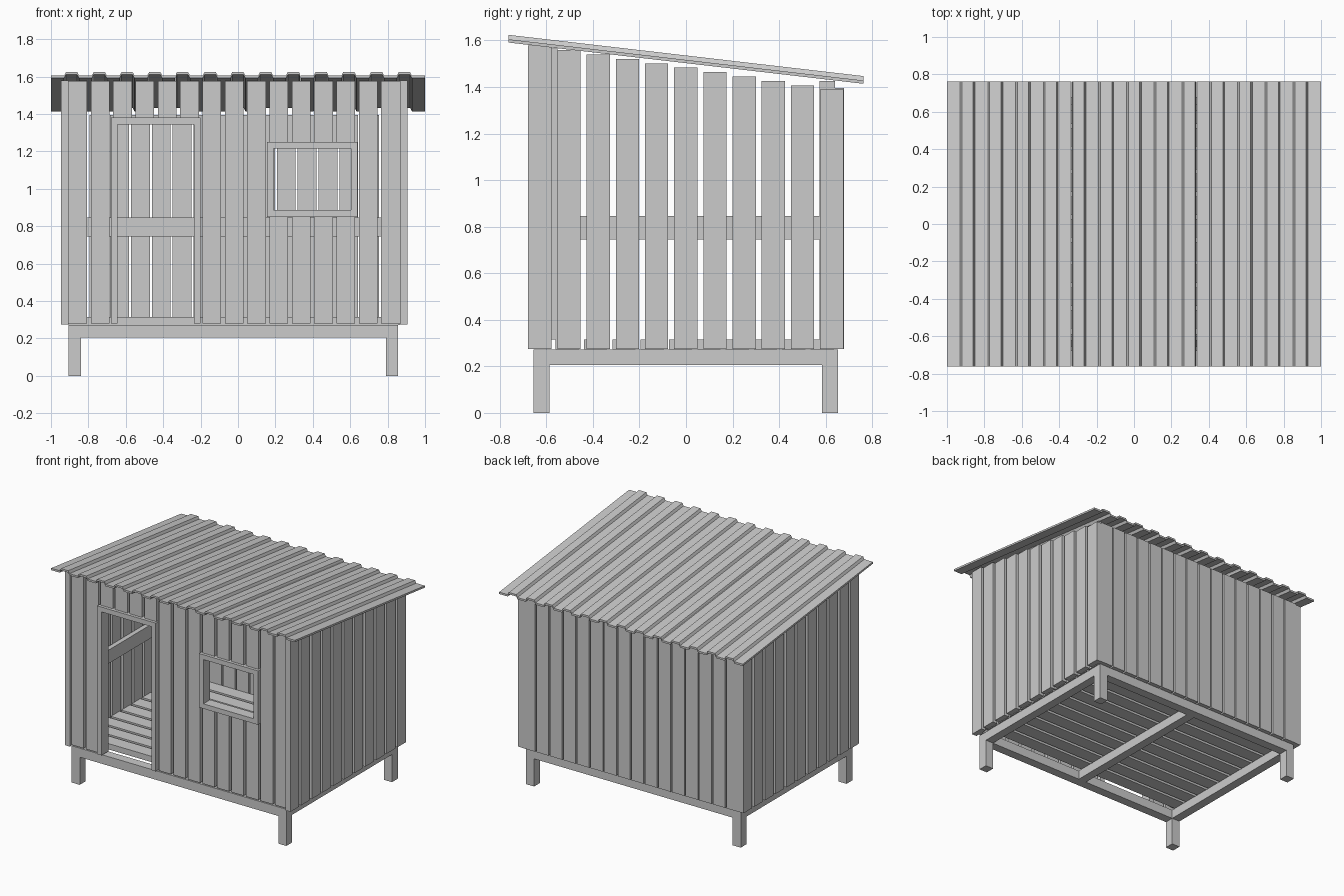
import bpy, bmesh, math

cube = bpy.data.objects.get("Cube")
if cube:
    bpy.data.objects.remove(cube, do_unlink=True)

grey = bpy.data.materials.new("plain_grey")
grey.use_nodes = True
GREY = (0.6, 0.6, 0.6, 1)
grey.diffuse_color = GREY
grey.node_tree.nodes["Principled BSDF"].inputs["Base Color"].default_value = GREY


def finish(name, bm):
    bmesh.ops.recalc_face_normals(bm, faces=bm.faces)
    mesh = bpy.data.meshes.new(name)
    bm.to_mesh(mesh)
    bm.free()
    mesh.materials.append(grey)
    obj = bpy.data.objects.new(name, mesh)
    bpy.context.collection.objects.link(obj)
    return obj


def boxes(name, spans):
    """One object made of boxes, each given as (x0, x1), (y0, y1), (z0, z1)."""
    bm = bmesh.new()
    for span in spans:
        for v in bmesh.ops.create_cube(bm, size=1)["verts"]:
            v.co = [(a + b) / 2 + c * (b - a) for (a, b), c in zip(span, v.co)]
    return finish(name, bm)


def row(start, end, count, width=0.1):
    """Evenly spaced board spans filling start to end."""
    step = (end - start - width) / (count - 1)
    return [(start + i * step, start + i * step + width) for i in range(count)]


# Main extents
L, R = -0.906, 0.865            # between the side walls
POST = 0.066
X_ENDS = [(L, L + POST), (R - POST, R)]
LEG_Y = [(-0.655, -0.587), (0.584, 0.652)]
POST_Y = [(-0.62, -0.553), (0.574, 0.64)]
BASE = 0.28
BEAM_Z = (0.205, 0.272)

# Base frame: legs, long beams, cross beams
X_LEGS = [(L, L + POST), (0.79, 0.855)]
boxes("legs", [(x, y, (0, BEAM_Z[0])) for x in X_LEGS for y in LEG_Y])
boxes("long_beams", [((L, 0.855), y, BEAM_Z) for y in LEG_Y])
boxes("cross_beams", [(x, (LEG_Y[0][1], LEG_Y[1][0]), BEAM_Z)
                      for x in X_LEGS + [(-0.055, 0.01)]])

# Floor boards
boxes("floor_boards", [((L, R), y, (BEAM_Z[1], 0.315))
                       for y in row(-0.56, 0.635, 10)])

# Corner posts and inner rails
boxes("corner_posts", [(x, y, (0.315, top)) for x in X_ENDS
                       for y, top in zip(POST_Y, (1.565, 1.425))])
RAIL_Z = (0.745, 0.845)
boxes("inner_rails", [((L, L + 0.035), (-0.55, 0.574), RAIL_Z),
                      ((R - 0.035, R), (-0.55, 0.574), RAIL_Z),
                      ((L + 0.035, R - 0.035), (0.603, 0.64), RAIL_Z)])

# Side walls, stepping down toward the back
side = [(y, (0.275, 1.483 - 0.151 * sum(y) / 2)) for y in row(-0.678, 0.676, 11)]
for name, x in (("right_wall", (L - 0.04, L)), ("left_wall", (R, R + 0.04))):
    boxes(name, [(x, y, z) for y, z in side])

# Back wall
boxes("back_wall", [(x, (0.64, 0.678), (0.275, 1.395)) for x in row(L, R, 16)])

# Front wall, with boards cut short around the door and window
FRONT_Y = (-0.657, -0.62)
TOP = 1.575
DOOR = (-0.68, -0.2, BASE, 1.38)
WINDOW = (0.155, 0.64, 0.85, 1.25)
front = []
for x in row(L, R, 15):
    mid = sum(x) / 2
    if DOOR[0] < mid < DOOR[1]:
        front.append((x, FRONT_Y, (DOOR[3], TOP)))
    elif WINDOW[0] < mid < WINDOW[1]:
        front.append((x, FRONT_Y, (BASE, WINDOW[2])))
        front.append((x, FRONT_Y, (WINDOW[3], TOP)))
    else:
        front.append((x, FRONT_Y, (BASE, TOP)))
boxes("front_wall", front)


def frame(name, opening, sill):
    """Frame boards around an opening."""
    x0, x1, z0, z1 = opening
    t, y = 0.036, (-0.679, -0.6)
    low = z0 + t if sill else z0
    parts = [((x0, x1), y, (z1 - t, z1)),
             ((x0, x0 + t), y, (low, z1 - t)),
             ((x1 - t, x1), y, (low, z1 - t))]
    if sill:
        parts.append(((x0, x1), y, (z0, z0 + t)))
    boxes(name, parts)


frame("door_frame", DOOR, False)
frame("window_frame", WINDOW, True)

# Corrugated roof: three ribbed sheets sloping to the back
RIB = [(-0.04, 0), (-0.03, 0.019), (0.03, 0.019), (0.04, 0)]
ribs = [(-0.89 + 0.1483 * i + dx, h) for i in range(13) for dx, h in RIB]


def height(x):
    """Profile height at x, read off the rib line."""
    for (xa, ha), (xb, hb) in zip(ribs, ribs[1:]):
        if xa <= x <= xb:
            return ha + (hb - ha) * (x - xa) / (xb - xa)
    return 0


def roof_sheet(name, x0, x1):
    line = [(x0, height(x0))] + [p for p in ribs if x0 < p[0] < x1] + [(x1, height(x1))]
    thick = 0.014
    bm = bmesh.new()
    rings = []
    for y, z in ((-0.762, 1.591), (0.762, 1.414)):
        low = [bm.verts.new((x, y, z + h)) for x, h in line]
        high = [bm.verts.new((x, y, z + h + thick)) for x, h in line]
        rings.append((low, high))
    (fl, fh), (bl, bh) = rings
    for i in range(len(line) - 1):
        for a, b in ((fl, bl), (fh, bh), (fl, fh), (bl, bh)):
            bm.faces.new((a[i], a[i + 1], b[i + 1], b[i]))
    for i in (0, -1):
        bm.faces.new((fl[i], fh[i], bh[i], bl[i]))
    return finish(name, bm)


GAP = 0.001
for i, name in enumerate(("roof_sheet_right", "roof_sheet_middle", "roof_sheet_left")):
    start = -1 + i * 2 / 3
    roof_sheet(name, start + GAP * (i > 0), start + 2 / 3 - GAP * (i < 2))
